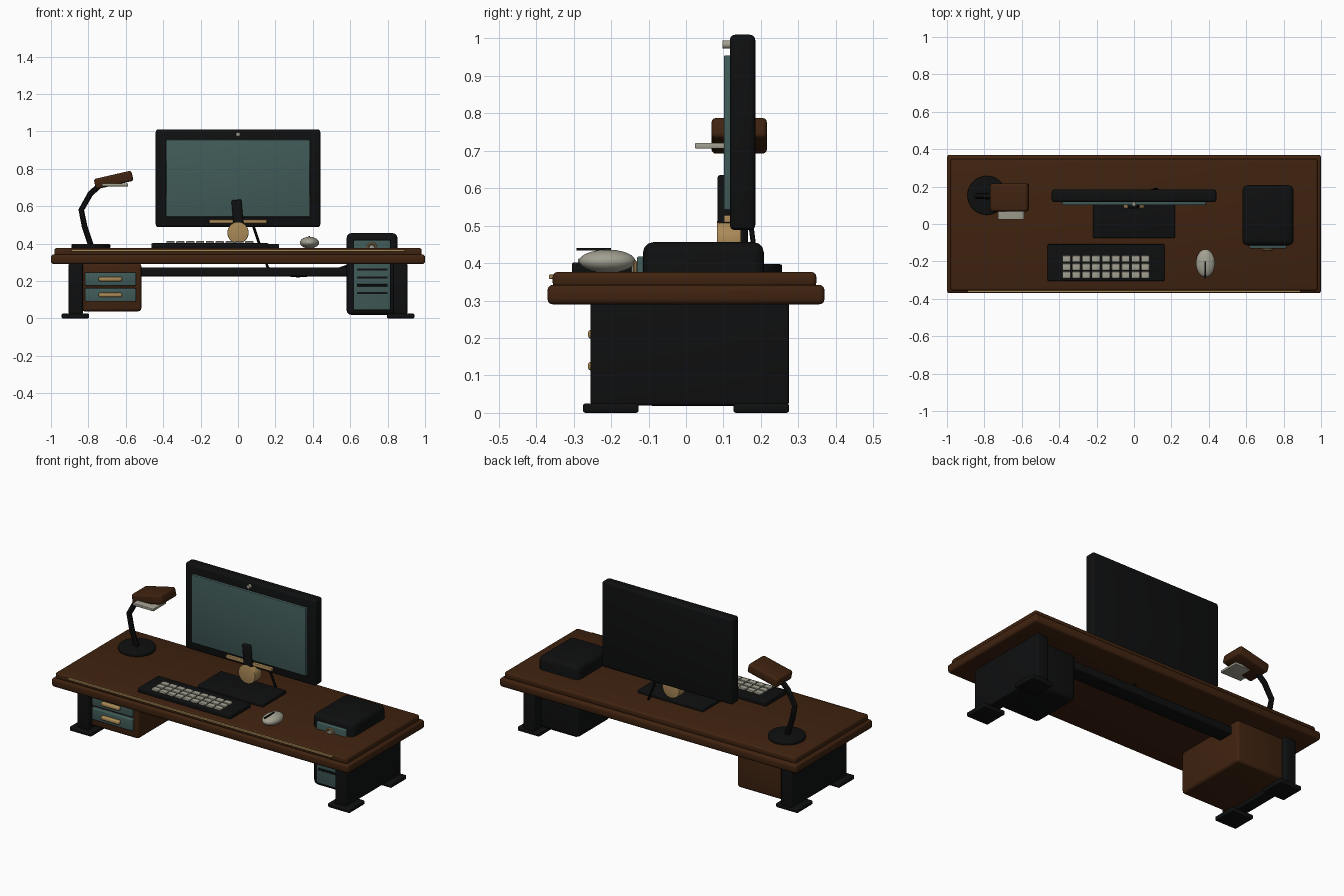
import bpy, math
from mathutils import Vector

if "Cube" in bpy.data.objects:
    bpy.data.objects.remove(bpy.data.objects["Cube"])


def mat(name, r, g, b):
    m = bpy.data.materials.new(name)
    m.diffuse_color = (r, g, b, 1)
    m.use_nodes = True
    m.node_tree.nodes["Principled BSDF"].inputs["Base Color"].default_value = m.diffuse_color
    return m


WOOD = mat("dark_wood", 0.050, 0.0165, 0.005)
BLACK = mat("black", 0.0045, 0.0048, 0.0052)
TEAL = mat("dull_teal", 0.052, 0.105, 0.098)
BRASS = mat("brass", 0.40, 0.25, 0.095)
IVORY = mat("ivory", 0.36, 0.35, 0.28)


def finish(ob, name, m):
    ob.name = name
    ob.data.materials.clear()
    ob.data.materials.append(m)
    bpy.context.view_layer.objects.active = ob
    ob.select_set(True)
    bpy.ops.object.shade_smooth_by_angle(angle=math.radians(35))
    ob.select_set(False)
    return ob


def box(name, lo, hi, m, bevel=0.0, rot=(0, 0, 0)):
    lo, hi = Vector(lo), Vector(hi)
    bpy.ops.mesh.primitive_cube_add(size=1, location=(lo + hi) / 2, rotation=rot)
    ob = bpy.context.object
    ob.scale = hi - lo
    bpy.ops.object.transform_apply(location=False, rotation=False, scale=True)
    if bevel:
        mod = ob.modifiers.new("bevel", "BEVEL")
        mod.width, mod.segments = bevel, 3
        bpy.ops.object.modifier_apply(modifier="bevel")
    return finish(ob, name, m)


def cyl(name, loc, r, depth, m, axis="Z", bevel=0.0):
    rot = {"X": (0, math.pi / 2, 0), "Y": (math.pi / 2, 0, 0), "Z": (0, 0, 0)}[axis]
    bpy.ops.mesh.primitive_cylinder_add(vertices=40, radius=r, depth=depth,
                                        location=loc, rotation=rot)
    ob = bpy.context.object
    if bevel:
        mod = ob.modifiers.new("bevel", "BEVEL")
        mod.width, mod.segments, mod.limit_method = bevel, 3, "ANGLE"
        bpy.ops.object.modifier_apply(modifier="bevel")
    return finish(ob, name, m)


def tube(name, pts, r, m):
    cu = bpy.data.curves.new(name, "CURVE")
    cu.dimensions = "3D"
    cu.bevel_depth, cu.bevel_resolution, cu.use_fill_caps = r, 3, True
    sp = cu.splines.new("POLY")
    sp.points.add(len(pts) - 1)
    for p, co in zip(sp.points, pts):
        p.co = (*co, 1)
    ob = bpy.data.objects.new(name, cu)
    bpy.context.collection.objects.link(ob)
    bpy.context.view_layer.objects.active = ob
    ob.select_set(True)
    bpy.ops.object.convert(target="MESH")
    return finish(bpy.context.object, name, m)


# Desk top: two stacked slabs with a brass edge strip
box("desk_slab", (-1, -0.37, 0.29), (1, 0.37, 0.342), WOOD, 0.014)
box("desk_top", (-0.982, -0.356, 0.335), (0.982, 0.348, 0.376), WOOD, 0.012)
box("edge_strip", (-0.89, -0.366, 0.358), (0.89, -0.350, 0.369), BRASS, 0.002)

# Side panels with feet
for s, side in ((-1, "left"), (1, "right")):
    xs = sorted((s * 0.83, s * 0.905))
    box(side + "_leg_panel", (xs[0], -0.255, 0.02), (xs[1], 0.275, 0.295), BLACK, 0.008)
    xs = sorted((s * 0.797, s * 0.943))
    for y0, end in ((-0.275, "front"), (0.127, "back")):
        box(f"{side}_{end}_foot", (xs[0], y0, 0), (xs[1], y0 + 0.148, 0.025), BLACK, 0.006)

# Crossbar under the desk
box("crossbar", (-0.85, 0.10, 0.225), (0.85, 0.20, 0.272), BLACK, 0.008)

# Drawer cabinet
box("drawer_cabinet", (-0.84, -0.22, 0.038), (-0.517, 0.25, 0.295), WOOD, 0.016)
for i, z in enumerate((0.125, 0.21)):
    box(f"drawer_front_{i}", (-0.818, -0.242, z - 0.036), (-0.545, -0.21, z + 0.036), TEAL, 0.006)
    box(f"drawer_handle_{i}", (-0.745, -0.262, z - 0.012), (-0.62, -0.235, z + 0.012), BRASS, 0.009)

# Computer tower passing up through the desk
box("computer_tower", (0.58, -0.115, 0.018), (0.853, 0.208, 0.456), BLACK, 0.028)
box("tower_front", (0.617, -0.131, 0.045), (0.815, -0.10, 0.418), TEAL, 0.006)
for i in range(4):
    z = 0.135 + i * 0.042
    box(f"tower_vent_{i}", (0.635, -0.137, z - 0.006), (0.80, -0.128, z + 0.006), BLACK, 0.002)
bpy.ops.mesh.primitive_torus_add(major_radius=0.023, minor_radius=0.006, major_segments=32,
                                 minor_segments=10, location=(0.715, -0.136, 0.378),
                                 rotation=(math.pi / 2, 0, 0))
finish(bpy.context.object, "power_ring", BRASS)
cyl("power_button", (0.715, -0.138, 0.378), 0.014, 0.014, IVORY, "Y")

# Monitor
box("monitor_body", (-0.44, 0.117, 0.488), (0.44, 0.185, 1.01), BLACK, 0.014)
box("screen", (-0.385, 0.101, 0.542), (0.385, 0.13, 0.955), TEAL, 0.004)
box("monitor_trim", (-0.155, 0.101, 0.508), (0.155, 0.13, 0.528), BRASS, 0.004)
cyl("webcam", (0, 0.11, 0.984), 0.011, 0.025, IVORY, "Y")

# Monitor stand
box("stand_base", (-0.22, -0.075, 0.372), (0.22, 0.15, 0.397), BLACK, 0.006)
cyl("stand_hinge", (0, 0.115, 0.458), 0.057, 0.064, BRASS, "Y", 0.004)
box("stand_arm", (-0.028, 0.084, 0.455), (0.026, 0.125, 0.634), BLACK, 0.008,
    (0, math.radians(-5), 0))

# Keyboard with three rows of keys
box("keyboard", (-0.462, -0.305, 0.372), (0.163, -0.108, 0.402), BLACK, 0.006)
for row in range(3):
    for col in range(9):
        x, y = -0.383 + col * 0.0527, -0.289 + row * 0.0425
        box(f"key_{row}_{col}", (x, y, 0.398), (x + 0.044, y + 0.035, 0.413), IVORY, 0.004)

# Mouse with a dark slit
bpy.ops.mesh.primitive_uv_sphere_add(segments=36, ring_count=20, radius=1,
                                     location=(0.382, -0.21, 0.405))
bpy.context.object.scale = (0.051, 0.075, 0.031)
finish(bpy.context.object, "mouse", IVORY)
box("mouse_slit", (0.378, -0.292, 0.434), (0.386, -0.20, 0.440), BLACK)

# Desk lamp
cyl("lamp_base", (-0.787, 0.153, 0.385), 0.104, 0.024, BLACK, "Z", 0.006)
tube("lamp_arm", [(-0.785, 0.15, 0.385), (-0.82, 0.15, 0.49), (-0.838, 0.15, 0.58),
                  (-0.79, 0.148, 0.665), (-0.72, 0.145, 0.73)], 0.016, BLACK)
box("lamp_head", (-0.768, 0.068, 0.712), (-0.562, 0.216, 0.768), WOOD, 0.012,
    (0, math.radians(-13), 0))
box("lamp_panel", (-0.727, 0.024, 0.706), (-0.587, 0.15, 0.721), IVORY, 0.003)

# Cable from the monitor to the tower
tube("cable", [(0.07, 0.17, 0.53), (0.11, 0.185, 0.41), (0.16, 0.19, 0.27), (0.22, 0.19, 0.235),
               (0.32, 0.18, 0.226), (0.45, 0.15, 0.235), (0.54, 0.12, 0.265),
               (0.60, 0.10, 0.285)], 0.007, BLACK)
